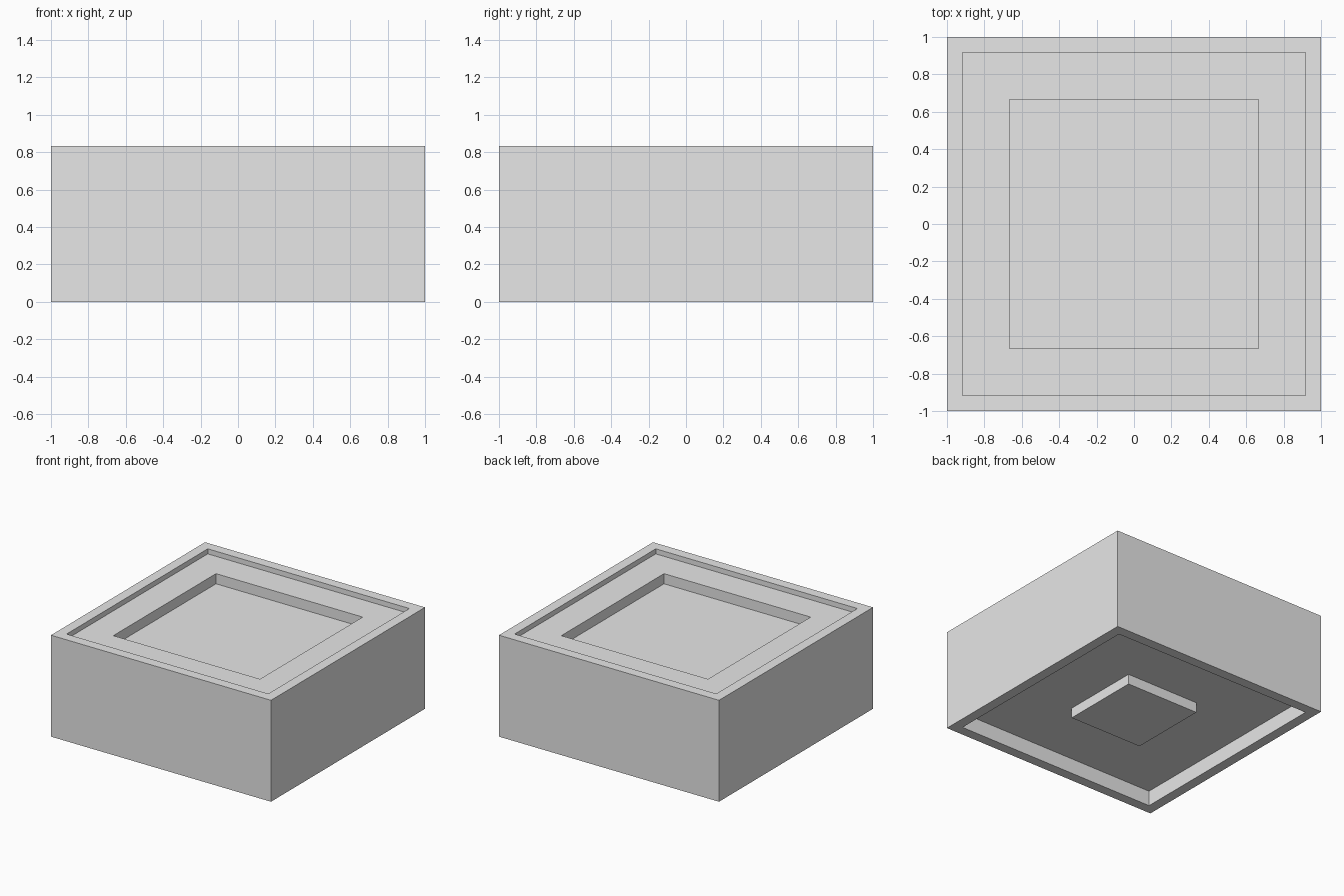
import bpy
import bmesh

# Remove the default cube
cube = bpy.data.objects.get("Cube")
if cube:
    bpy.data.objects.remove(cube, do_unlink=True)

UNIT = 1 / 12            # module of the block: 24 x 24 x 10 modules
HALF, HEIGHT = 12, 10

# Single plain grey
grey = bpy.data.materials.new("plain grey")
grey.use_nodes = True
colour = (0.8, 0.8, 0.8, 1)
grey.diffuse_color = colour
grey.node_tree.nodes["Principled BSDF"].inputs["Base Color"].default_value = colour


def step(bm, face, border, rise):
    """Inset a face by a border, then push it along its own normal."""
    bmesh.ops.inset_region(bm, faces=[face], thickness=border * UNIT,
                           use_even_offset=True)
    face.normal_update()
    offset = face.normal * rise * UNIT
    moved = bmesh.ops.extrude_discrete_faces(bm, faces=[face])["faces"][0]
    bmesh.ops.translate(bm, verts=moved.verts[:], vec=offset)
    moved.normal_update()
    return moved


# Solid block standing on the ground
bm = bmesh.new()
bmesh.ops.create_cube(bm, size=1)
bmesh.ops.scale(bm, verts=bm.verts, vec=(2 * HALF * UNIT, 2 * HALF * UNIT, HEIGHT * UNIT))
bmesh.ops.translate(bm, verts=bm.verts, vec=(0, 0, HEIGHT * UNIT / 2))
bm.normal_update()
top = max(bm.faces, key=lambda f: f.normal.z)
bottom = min(bm.faces, key=lambda f: f.normal.z)

# Top: shallow ledge inside the rim, then a deeper square tray
ledge = step(bm, top, 1, -0.5)
step(bm, ledge, 3, -1)

# Underside: recess inside the rim, with a raised square foot in its middle
recess = step(bm, bottom, 1, -1.5)
step(bm, recess, 7, 1)

bmesh.ops.recalc_face_normals(bm, faces=bm.faces)
mesh = bpy.data.meshes.new("block")
bm.to_mesh(mesh)
bm.free()
mesh.materials.append(grey)
block = bpy.data.objects.new("block", mesh)
bpy.context.collection.objects.link(block)
